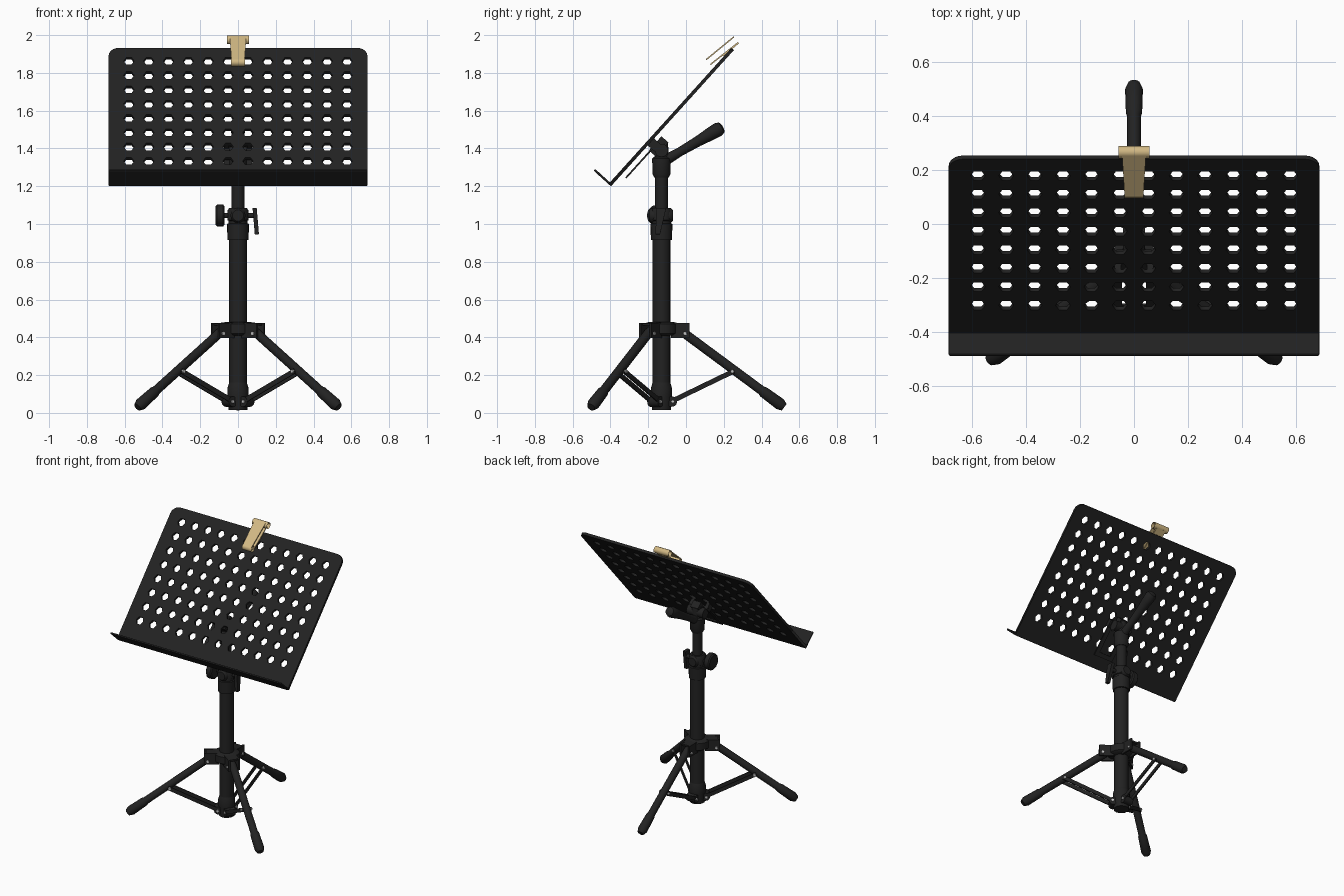
import bpy, bmesh, math
from mathutils import Vector, Matrix

if "Cube" in bpy.data.objects:
    bpy.data.objects.remove(bpy.data.objects["Cube"])

def material(name, rgb):
    m = bpy.data.materials.new(name)
    m.diffuse_color = (*rgb, 1)
    m.use_nodes = True
    m.node_tree.nodes["Principled BSDF"].inputs["Base Color"].default_value = m.diffuse_color
    return m

BLACK = material("black_metal", (0.016, 0.016, 0.016))
TAN = material("tan_brass", (0.64, 0.48, 0.23))
SILVER = material("silver_bolt", (0.55, 0.55, 0.55))

def finish(name, bm, mat, smooth=True):
    bmesh.ops.recalc_face_normals(bm, faces=bm.faces)
    me = bpy.data.meshes.new(name)
    bm.to_mesh(me)
    bm.free()
    me.materials.append(mat)
    ob = bpy.data.objects.new(name, me)
    bpy.context.collection.objects.link(ob)
    if smooth:
        bpy.ops.object.select_all(action='DESELECT')
        ob.select_set(True)
        bpy.context.view_layer.objects.active = ob
        bpy.ops.object.shade_smooth_by_angle(angle=math.radians(40))
    return ob

def lathe(name, start, end, profile, mat=BLACK, n=16, caps=True):
    """Round part along start-end; profile = (fraction, radius) pairs."""
    a, b = Vector(start), Vector(end)
    q = (b - a).to_track_quat('Z', 'Y')
    bm = bmesh.new()
    rings = []
    for t, r in profile:
        c = a.lerp(b, t)
        rings.append([bm.verts.new(c + q @ Vector((r * math.cos(k * math.tau / n),
                      r * math.sin(k * math.tau / n), 0))) for k in range(n)])
    for lo, hi in zip(rings, rings[1:]):
        for k in range(n):
            bm.faces.new((lo[k], lo[(k + 1) % n], hi[(k + 1) % n], hi[k]))
    if caps:
        bm.faces.new(rings[0])
        bm.faces.new(rings[-1])
    return finish(name, bm, mat)

def box(name, matrix, size, mat=BLACK, taper=1.0):
    bm = bmesh.new()
    bmesh.ops.create_cube(bm, size=1, matrix=Matrix.Diagonal((*size, 1)))
    for v in bm.verts:
        if v.co.y > 0:
            v.co.x *= taper
    bm.transform(matrix)
    return finish(name, bm, mat, False)

def bar(name, start, end, width, thick, mat=BLACK, side=(1, 0, 0), taper=1.0):
    """Flat bar between two points, width measured along side."""
    a, b = Vector(start), Vector(end)
    y = (b - a).normalized()
    x = Vector(side).normalized()
    z = x.cross(y).normalized()
    m = Matrix((x, y, z)).transposed().to_4x4()
    m.translation = (a + b) / 2
    return box(name, m, (width, (b - a).length, thick), mat, taper)

PY = -0.13  # depth of the pole axis

# Pole and collars
lathe("lower_pole", (0, PY, 0.02), (0, PY, 0.95), [(0, 0.047), (1, 0.047)], n=20)
lathe("upper_pole", (0, PY, 0.9), (0, PY, 1.42), [(0, 0.034), (1, 0.034)])
lathe("pole_collar", (0, PY, 0.915), (0, PY, 1.085),
      [(0, 0.056), (0.5, 0.058), (0.52, 0.05), (0.6, 0.05), (0.62, 0.056), (0.92, 0.056), (1, 0.047)], n=20)
lathe("foot_collar", (0, PY, 0.015), (0, PY, 0.16), [(0, 0.05), (0.5, 0.056), (0.8, 0.056), (1, 0.047)], n=20)

# Height clamp: screw, knob and wing lever
lathe("clamp_screw", (-0.09, PY, 1.045), (0.1, PY, 1.045), [(0, 0.014), (1, 0.014)], n=10)
lathe("clamp_block", (0, PY - 0.065, 1.045), (0, PY + 0.06, 1.045), [(0, 0.03), (0.1, 0.04), (0.9, 0.04), (1, 0.03)])
lathe("clamp_knob", (-0.118, PY - 0.02, 1.045), (-0.072, PY - 0.02, 1.045),
      [(0, 0.05), (0.15, 0.058), (0.85, 0.058), (1, 0.05)], n=12)
bar("clamp_lever", (0.088, PY, 1.085), (0.1, PY - 0.02, 0.945), 0.05, 0.022, side=(0, 1, 0), taper=0.5)

# Tripod hub, bolts, legs and paired struts
lathe("tripod_hub", (0, PY, 0.41), (0, PY, 0.48), [(0, 0.07), (0.15, 0.085), (0.85, 0.085), (1, 0.07)], n=20)
for i, deg in enumerate((-35, 90, 215)):
    a = math.radians(deg)
    d = Vector((math.cos(a), math.sin(a), 0))
    s = Vector((-d.y, d.x, 0))
    def at(r, z, off=0.0):
        return Vector((0, PY, z)) + d * r + s * off
    for k in (-1, 1):
        bar(f"hub_lug_{i}_{k}", at(0.05, 0.437, k * 0.034), at(0.148, 0.437, k * 0.034), 0.012, 0.08, side=s)
        bar(f"strut_{i}_{k}", at(0.04, 0.055, k * 0.028), at(0.385, 0.222, k * 0.028), 0.008, 0.026, side=s)
        lathe(f"hub_bolt_{i}_{k}", at(0.125, 0.42, k * 0.036), at(0.125, 0.42, k * 0.046),
              [(0, 0.011), (1, 0.009)], SILVER, 8)
        lathe(f"strut_bolt_{i}_{k}", at(0.375, 0.22, k * 0.028), at(0.375, 0.22, k * 0.04),
              [(0, 0.011), (1, 0.009)], SILVER, 8)
    bar(f"hub_lug_top_{i}", at(0.05, 0.473), at(0.135, 0.468), 0.08, 0.012, side=s)
    lathe(f"leg_{i}", at(0.10, 0.437), at(0.65, 0.03),
          [(0, 0.022), (0.03, 0.025), (0.78, 0.025), (0.8, 0.03), (0.96, 0.033), (1, 0.022)], n=14)
    lathe(f"foot_lug_{i}", at(0.055, 0.06, -0.034), at(0.055, 0.06, 0.034), [(0, 0.028), (1, 0.028)], n=12)
    lathe(f"foot_bolt_{i}", at(0.06, 0.06, -0.042), at(0.06, 0.06, 0.042), [(0, 0.009), (1, 0.009)], SILVER, 8)

# Tilting head and handle
lathe("head_sleeve", (0, PY, 1.245), (0, PY, 1.43),
      [(0, 0.038), (0.1, 0.048), (0.55, 0.05), (0.6, 0.038), (1, 0.036)], n=18)
lathe("head_hinge", (-0.065, PY, 1.39), (0.065, PY, 1.39), [(0, 0.035), (1, 0.035)])
lathe("tilt_handle", (0, PY, 1.325), (0, 0.195, 1.515),
      [(0, 0.03), (0.3, 0.024), (0.6, 0.028), (0.8, 0.035), (0.92, 0.038), (0.98, 0.03), (1, 0.014)])

# Tray frame: x across, y up the tray, z out of its front
TILT = math.atan2(0.72, 0.65)
TRAY = Matrix.Translation((0, -0.40, 1.21)) @ Matrix.Rotation(TILT, 4, 'X')
LEN, HALF, RAD = 0.965, 0.685, 0.055

# Perforated tray: rounded outline with hexagonal holes
cu = bpy.data.curves.new("tray", 'CURVE')
cu.dimensions, cu.fill_mode, cu.extrude = '2D', 'BOTH', 0.009
def loop(points):
    sp = cu.splines.new('POLY')
    sp.points.add(len(points) - 1)
    for p, (x, y) in zip(sp.points, points):
        p.co = (x, y, 0, 1)
    sp.use_cyclic_u = True
arc = [(HALF - RAD + RAD * math.cos(k * math.pi / 10), LEN - RAD + RAD * math.sin(k * math.pi / 10)) for k in range(6)]
loop([(-HALF, 0), (HALF, 0)] + arc + [(-x, y) for x, y in reversed(arc)])
for row in range(8):
    for col in range(12):
        cx, cy = (col - 5.5) * 0.105, 0.158 + row * 0.102
        loop([(cx + 0.028 * math.cos(k * math.pi / 3), cy + 0.029 * math.sin(k * math.pi / 3)) for k in range(6)])
tray = bpy.data.objects.new("tray", cu)
bpy.context.collection.objects.link(tray)
tray.matrix_world = TRAY
cu.materials.append(BLACK)
bpy.ops.object.select_all(action='DESELECT')
tray.select_set(True)
bpy.context.view_layer.objects.active = tray
bpy.ops.object.convert(target='MESH')

# Front ledge, folded out from the bottom edge
ledge = box("ledge", TRAY @ Matrix.Translation((0, 0, 0.053)), (2 * HALF, 0.012, 0.124))
bev = ledge.modifiers.new("edge", 'BEVEL')
bev.width, bev.segments = 0.005, 2

# Bracket behind the tray: open frame plus spacers
for k in (-1, 1):
    box(f"bracket_rail_{k}", TRAY @ Matrix.Translation((k * 0.06, 0.21, -0.038)), (0.03, 0.25, 0.009))
    box(f"bracket_spacer_{k}", TRAY @ Matrix.Translation((k * 0.06, 0.31, -0.03)), (0.025, 0.05, 0.05))
for k, y in enumerate((0.095, 0.32)):
    box(f"bracket_cross_{k}", TRAY @ Matrix.Translation((0, y, -0.038)), (0.15, 0.03, 0.009))
box("bracket_tongue", TRAY @ Matrix.Translation((0, 0.32, -0.055)), (0.06, 0.1, 0.05))

# Paper clip: rolled ends, two plates and a top bar
LOW, HIGH = Vector((0, 0.118, 1.856)), Vector((0, 0.266, 1.975))
for name, c, r, w in (("clip_roll_low", LOW, 0.022, 0.036), ("clip_roll_high", HIGH, 0.023, 0.058)):
    for part, rad in (("outer", r), ("inner", r - 0.006)):
        lathe(f"{name}_{part}", c - Vector((w, 0, 0)), c + Vector((w, 0, 0)), [(0, rad), (1, rad)], TAN, 14, False)
up = Vector((0, -0.63, 0.78))
bar("clip_front_plate", LOW + up * 0.018, HIGH + up * 0.02, 0.07, 0.007, TAN, taper=1.25)
bar("clip_back_plate", LOW - up * 0.016, HIGH - up * 0.018, 0.07, 0.007, TAN, taper=1.15)
bar("clip_jaw", HIGH - up * 0.02, (0, 0.195, 1.89), 0.075, 0.007, TAN)
